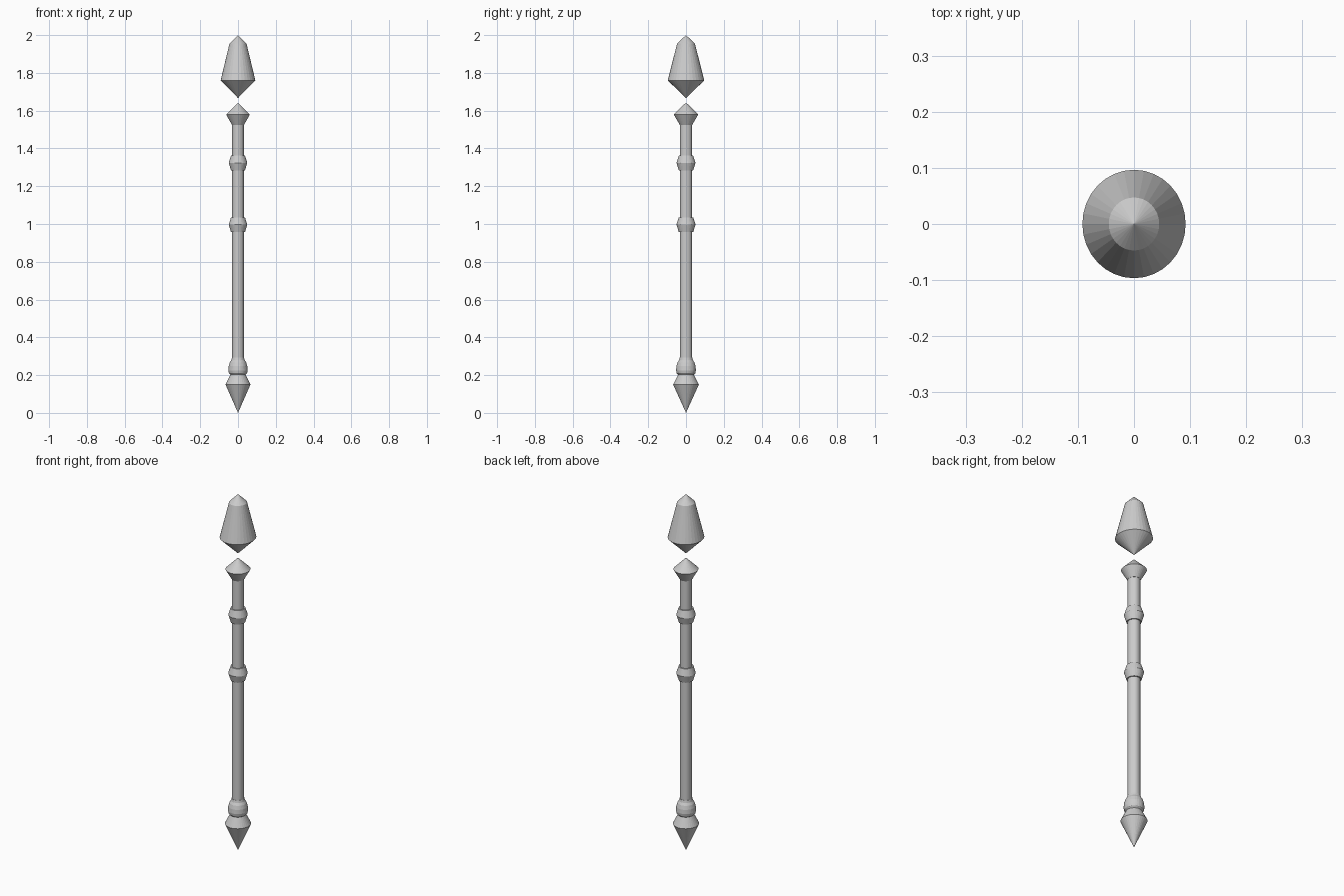
import bpy, bmesh, math

if "Cube" in bpy.data.objects:
    bpy.data.objects.remove(bpy.data.objects["Cube"])

SEGMENTS = 32


def lathe(name, profile, y_scale=1.03, material=None):
    """Spin (radius, z) points around the z axis; zero radius makes a tip."""
    bm = bmesh.new()
    rings = []
    for r, z in profile:
        n = 1 if r == 0 else SEGMENTS
        rings.append([bm.verts.new((r * math.cos(math.tau * i / SEGMENTS),
                                    r * y_scale * math.sin(math.tau * i / SEGMENTS), z))
                      for i in range(n)])
    for low, high in zip(rings, rings[1:]):
        for i in range(SEGMENTS):
            j = (i + 1) % SEGMENTS
            corners = [low[i % len(low)], low[j % len(low)],
                       high[j % len(high)], high[i % len(high)]]
            bm.faces.new(list(dict.fromkeys(corners)))
    # Cap open ends
    if len(rings[0]) > 1:
        bm.faces.new(rings[0][::-1])
    if len(rings[-1]) > 1:
        bm.faces.new(rings[-1])
    mesh = bpy.data.meshes.new(name)
    bm.to_mesh(mesh)
    bm.free()
    if material:
        mesh.materials.append(material)
    obj = bpy.data.objects.new(name, mesh)
    bpy.context.collection.objects.link(obj)
    return obj


# Floating crystal head
lathe("floating_head", [(0, 1.667), (0.092, 1.76), (0.045, 1.955), (0, 2.0)], 1.05)

# Flared cap at the top of the shaft
lathe("shaft_cap", [(0.032, 1.525), (0.063, 1.58), (0, 1.643)])

# Shaft
lathe("shaft", [(0.031, 0.27), (0.031, 1.54)])

# Grip collars
for name, z in (("lower_collar", 0.997), ("upper_collar", 1.324)):
    lathe(name, [(0.037, z - 0.04), (0.049, z), (0.037, z + 0.038)])

# Rounded pommel bulb
lathe("pommel_bulb", [(0.038, 0.2), (0.048, 0.21), (0.051, 0.225), (0.049, 0.248),
                      (0.043, 0.268), (0.035, 0.28), (0.032, 0.293)])

# Pointed foot spike
lathe("foot_spike", [(0, 0), (0.066, 0.15), (0.038, 0.207)])
